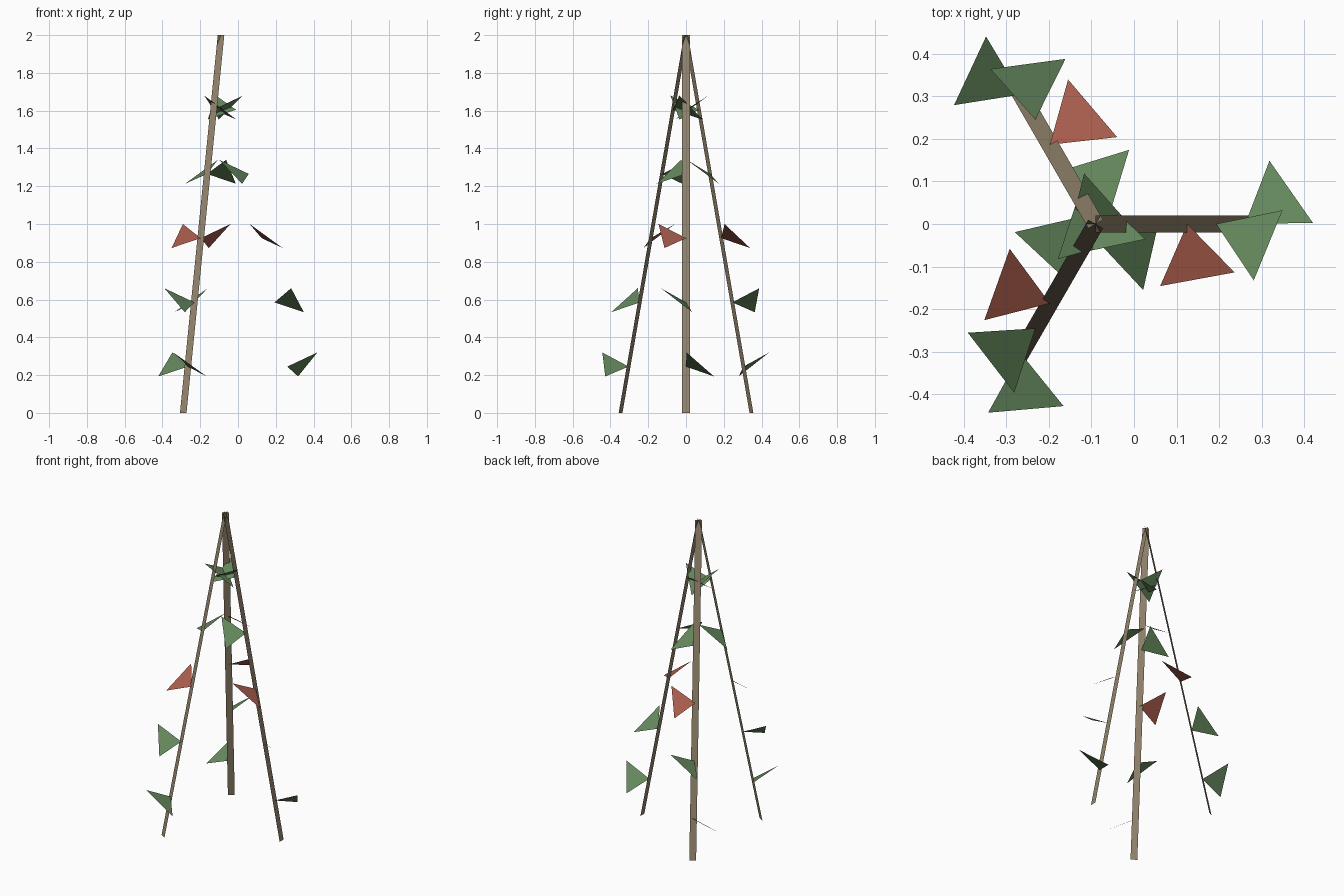
import bpy
from math import sin, cos, radians

if "Cube" in bpy.data.objects:
    bpy.data.objects.remove(bpy.data.objects["Cube"])

APEX_X, HEIGHT, SPREAD, WIDTH = -0.09, 2.0, 0.40, 0.04


def material(name, rgb):
    m = bpy.data.materials.new(name)
    m.diffuse_color = (*rgb, 1)
    m.use_nodes = True
    m.node_tree.nodes["Principled BSDF"].inputs["Base Color"].default_value = m.diffuse_color
    return m


wood = material("wood", (0.29, 0.23, 0.15))
green = material("leaf_green", (0.13, 0.25, 0.11))
red = material("flower_red", (0.40, 0.11, 0.075))


def flat_part(name, points, turn, mat):
    """Single flat face, turned about the vertical axis through the apex."""
    c, s = cos(turn), sin(turn)
    verts = [(APEX_X + x * c - y * s, x * s + y * c, z) for x, y, z in points]
    mesh = bpy.data.meshes.new(name)
    mesh.from_pydata(verts, [], [range(len(verts))])
    mesh.materials.append(mat)
    obj = bpy.data.objects.new(name, mesh)
    bpy.context.collection.objects.link(obj)


def leaf_tip(r, angle, z):
    return (r + 0.159 * cos(angle), 0.159 * sin(angle), z)


for leg in range(3):
    turn = radians(120 * leg)
    # Flat pole leaning in to the apex
    w = WIDTH / 2
    flat_part(f"pole_{leg + 1}",
              [(SPREAD, -w, 0), (SPREAD, w, 0), (0, w, HEIGHT), (0, -w, HEIGHT)],
              turn, wood)
    # Triangular leaves spiralling up the pole, the middle one a flower
    for i in range(5):
        z = 0.245 + 0.34 * i
        r = SPREAD * (1 - z / HEIGHT)
        a = radians(1) - i
        flower = i == 2
        flat_part(f"{'flower' if flower else 'leaf'}_{leg + 1}_{i + 1}",
                  [(r, 0, z), leaf_tip(r, a, z + 0.075),
                   leaf_tip(r, a + radians(68), z - 0.052)],
                  turn, red if flower else green)
